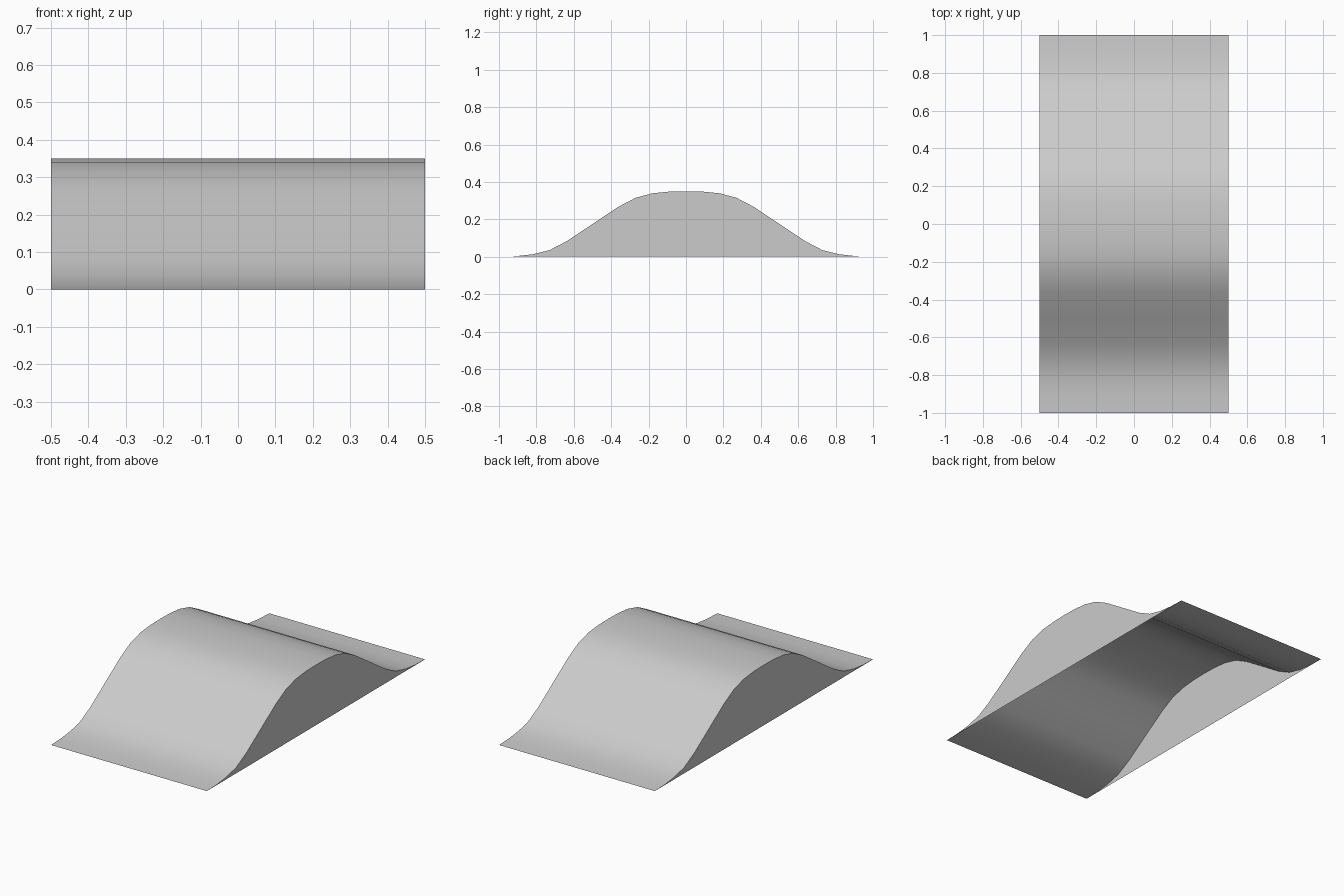
import bpy, bmesh

if "Cube" in bpy.data.objects:
    bpy.data.objects.remove(bpy.data.objects["Cube"])

# Half profile of the hump, (distance from centre, height)
half = [(0, .35), (.09, .348), (.18, .339), (.27, .315), (.36, .268), (.5, .175),
        (.64, .082), (.73, .035), (.82, .013), (.91, .003), (1, 0)]
profile = [(-y, z) for y, z in reversed(half[1:])] + half


def make_object(name, bm):
    mesh = bpy.data.meshes.new(name)
    bm.to_mesh(mesh)
    bm.free()
    obj = bpy.data.objects.new(name, mesh)
    bpy.context.collection.objects.link(obj)
    return obj


# Curved top sheet, smooth shaded, open underneath
bm = bmesh.new()
left, right = [[bm.verts.new((x, y, z)) for y, z in profile] for x in (-.5, .5)]
for i in range(len(profile) - 1):
    face = bm.faces.new((left[i], right[i], right[i + 1], left[i + 1]))
    face.smooth = True
make_object("ramp_surface", bm)

# Flat walls closing the two sides
for name, x in (("left_wall", -.5), ("right_wall", .5)):
    bm = bmesh.new()
    verts = [bm.verts.new((x, y, z)) for y, z in profile]
    bm.faces.new(verts if x < 0 else verts[::-1])
    make_object(name, bm)
